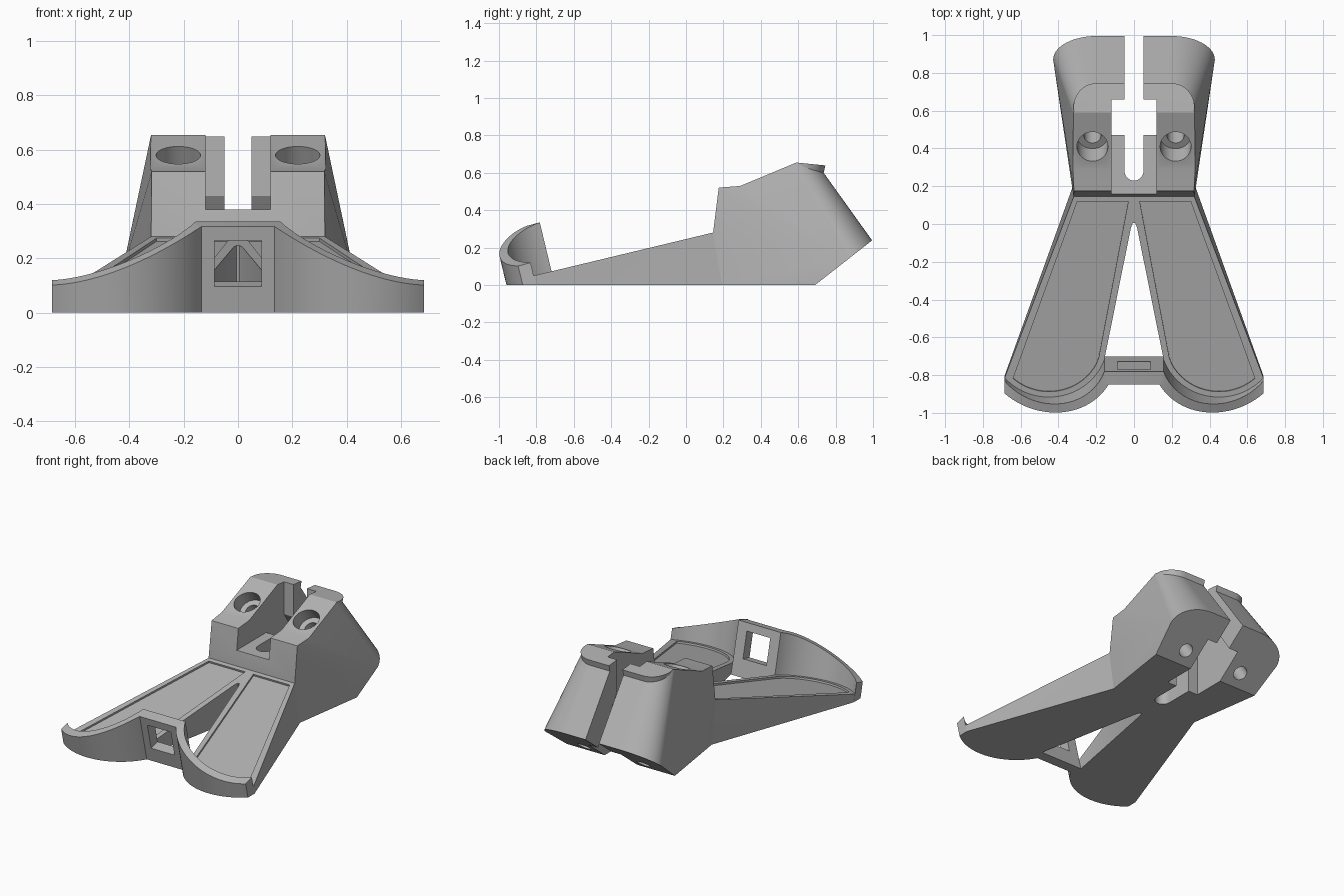
import bpy, bmesh
from math import sin, cos, pi, acos
from mathutils import Vector

LEAN = 0.24                          # forward lean of the tray per unit height
AXIS = Vector((0, 0.565, -0.825))    # direction of the rear sleeve and screws
ARC = (0.45, -0.60)                  # centre of the rounded tray fronts

old = bpy.data.objects.get("Cube")
if old:
    bpy.data.objects.remove(old, do_unlink=True)

grey = bpy.data.materials.new("plain grey")
grey.use_nodes = True
grey.diffuse_color = (0.45, 0.45, 0.45, 1)
grey.node_tree.nodes["Principled BSDF"].inputs["Base Color"].default_value = grey.diffuse_color


def finish(bm, name):
    bmesh.ops.recalc_face_normals(bm, faces=bm.faces[:])
    mesh = bpy.data.meshes.new(name)
    bm.to_mesh(mesh)
    bm.free()
    mesh.materials.append(grey)
    ob = bpy.data.objects.new(name, mesh)
    bpy.context.collection.objects.link(ob)
    return ob


def prism(name, low, high):
    """Solid between two matching loops."""
    bm = bmesh.new()
    a = [bm.verts.new(p) for p in low]
    b = [bm.verts.new(p) for p in high]
    bm.faces.new(a)
    bm.faces.new(b)
    for i in range(len(a)):
        j = (i + 1) % len(a)
        bm.faces.new((a[i], a[j], b[j], b[i]))
    return finish(bm, name)


def side_prism(name, profile, half):
    return prism(name, [(-half, y, z) for y, z in profile], [(half, y, z) for y, z in profile])


def hull(name, half_points):
    bm = bmesh.new()
    for x, y, z in half_points:
        bm.verts.new((x, y, z))
        bm.verts.new((-x, y, z))
    out = bmesh.ops.convex_hull(bm, input=bm.verts[:])
    junk = set(out["geom_interior"]) | set(out["geom_unused"])
    bmesh.ops.delete(bm, geom=[g for g in junk if isinstance(g, bmesh.types.BMVert)], context="VERTS")
    bmesh.ops.dissolve_limit(bm, angle_limit=0.002, verts=bm.verts[:], edges=bm.edges[:])
    return finish(bm, name)


def rod(name, start, end, radius):
    bpy.ops.mesh.primitive_cylinder_add(vertices=32, radius=radius, depth=(end - start).length,
                                        location=(start + end) / 2)
    ob = bpy.context.object
    ob.name = name
    ob.rotation_euler = (end - start).to_track_quat("Z", "Y").to_euler()
    return ob


def select(ob):
    bpy.ops.object.select_all(action="DESELECT")
    ob.select_set(True)
    bpy.context.view_layer.objects.active = ob


def cut(ob, cutters):
    select(ob)
    for c in cutters:
        m = ob.modifiers.new("cut", "BOOLEAN")
        m.operation, m.solver, m.object = "DIFFERENCE", "EXACT", c
        bpy.ops.object.modifier_apply(modifier=m.name)


def smooth(ob):
    select(ob)
    bpy.ops.object.shade_smooth_by_angle(angle=0.45)


def arc(radius, x0, x1, n=20):
    """Front arc of a tray, from x0 to x1."""
    a0, a1 = (-acos((x - ARC[0]) / radius) for x in (x0, x1))
    return [(ARC[0] + radius * cos(a0 + (a1 - a0) * i / n),
             ARC[1] + radius * sin(a0 + (a1 - a0) * i / n)) for i in range(n + 1)]


def lean(x, y, z):
    return (x, y - LEAN * z, z)


def on_tray(x, y, lift=0.0):
    return lean(x, y, (0.246 + LEAN * y) / (1 + LEAN * LEAN) + lift)


def mirrored(points):
    return points + [(-x, y) for x, y in reversed(points)]


# Two joined trays with a V gap between them
outline = mirrored([(0.006, 0.065), (0.016, 0.04), (0.157, -0.70)] + arc(0.33, 0.15, 0.684)
                   + [(0.684, -0.80), (0.32, 0.21), (0.32, 0.23)])
trays = prism("trays", [(x, y, 0) for x, y in outline], [on_tray(x, y) for x, y in outline])

# Shallow recess in each tray
recess = [(0.03, 0.185), (0.187, -0.69)] + arc(0.28, 0.20, 0.64) + [(0.30, 0.185)]
recess_cutters = []
for s in (1, -1):
    recess_cutters.append(prism("recess_cutter", [on_tray(s * x, y, -0.012) for x, y in recess],
                                [on_tray(s * x, y, 0.1) for x, y in recess]))
cut(trays, recess_cutters)

# Curved front wall, swept through its cross-sections
stations = []
for (ox, oy), (ix, iy) in zip(arc(0.36, 0.135, 0.685, 28), arc(0.31, 0.157, 0.685, 28)):
    t = min(1, max(0, (ox - 0.135) / 0.55))
    top = 0.12 + 0.215 * (1 - t) ** 1.7
    stations.append([(ox, oy, 0), lean(ox, oy, top - 0.018), lean(ix, iy, top), (ix, iy, 0)])
stations = [[(-x, y, z) for x, y, z in st] for st in reversed(stations)] + stations
bm = bmesh.new()
rings = [[bm.verts.new(p) for p in st] for st in stations]
for a, b in zip(rings, rings[1:]):
    for i in range(4):
        j = (i + 1) % 4
        bm.faces.new((a[i], a[j], b[j], b[i]))
bm.faces.new(rings[0])
bm.faces.new(rings[-1])
wall = finish(bm, "front_wall")

# Square window in the wall
frame = [(-0.087, 0.09), (0.087, 0.09), (0.087, 0.26), (-0.087, 0.26)]
window = prism("window_cutter", [lean(x, -0.99, z - 0.045) for x, z in frame],
               [lean(x, -0.55, z + 0.06) for x, z in frame])
cut(wall, [window])

# Rear block
turn = [pi / 2 * i / 12 for i in range(13)]
body = [(0.32, 0.15, 0), (0.32, 0.145, 0.28), (0.318, 0.175, 0.52), (0.32, 0.59, 0.655), (0.40, 0.69, 0)]
for a in turn:
    y = 0.87 + 0.125 * sin(a)
    body.append((0.2 + 0.228 * cos(a), y, 0.783 * (y - 0.69)))
    body.append((0.2 + 0.125 * cos(a), 0.61 + 0.125 * sin(a), 0.59))
    y = 0.58 + 0.125 * sin(a)
    body.append((0.2 + 0.12 * cos(a), y, 0.655 - 0.1 * (y - 0.59)))
block = hull("rear_block", body)

# Overhanging lip on top of the block
lip_points = [(0.318, 0.595, 0.654), (0.318, 0.595, 0.60)]
for a in turn:
    y = 0.62 + 0.125 * sin(a)
    lip_points.append((0.2 + 0.12 * cos(a), y, 0.655 - 0.1 * (y - 0.59)))
    lip_points.append((0.2 + 0.115 * cos(a), y - 0.01, 0.595))
lip = hull("top_lip", lip_points)

# Cutters: stepped top, wide channel, narrow slot and screw holes
step = side_prism("step_cutter", [(0.05, 0.51), (0.175, 0.521), (0.29, 0.53), (0.59, 0.655),
                                  (0.59, 0.9), (0.05, 0.9)], 0.6)
channel = side_prism("channel_cutter", [(0.05, 0.38), (0.47, 0.38), (0.47, -0.1), (1.02, -0.1),
                                        (0.66, 0.43), (0.66, 0.9), (0.05, 0.9)], 0.12)
slot_plan = [(0.05 * cos(pi + pi * i / 16), 0.28 + 0.05 * sin(pi + pi * i / 16)) for i in range(17)]
slot_plan += [(0.05, 1.2), (-0.05, 1.2)]
slot = prism("slot_cutter", [(x, y, -0.2) for x, y in slot_plan], [(x, y, 0.9) for x, y in slot_plan])
holes = []
for s in (1, -1):
    seat = Vector((s * 0.22, 0.41, 0.58))
    holes.append(rod("counterbore_cutter", seat - AXIS * 0.25, seat + AXIS * 0.1, 0.082))
    holes.append(rod("screw_cutter", seat - AXIS * 0.2, seat + AXIS * 1.0, 0.045))
cut(block, [step, channel, slot] + holes)
cut(lip, [channel, slot])

for c in recess_cutters + [window, step, channel, slot] + holes:
    bpy.data.objects.remove(c, do_unlink=True)
for part in (trays, wall, block, lip):
    smooth(part)
